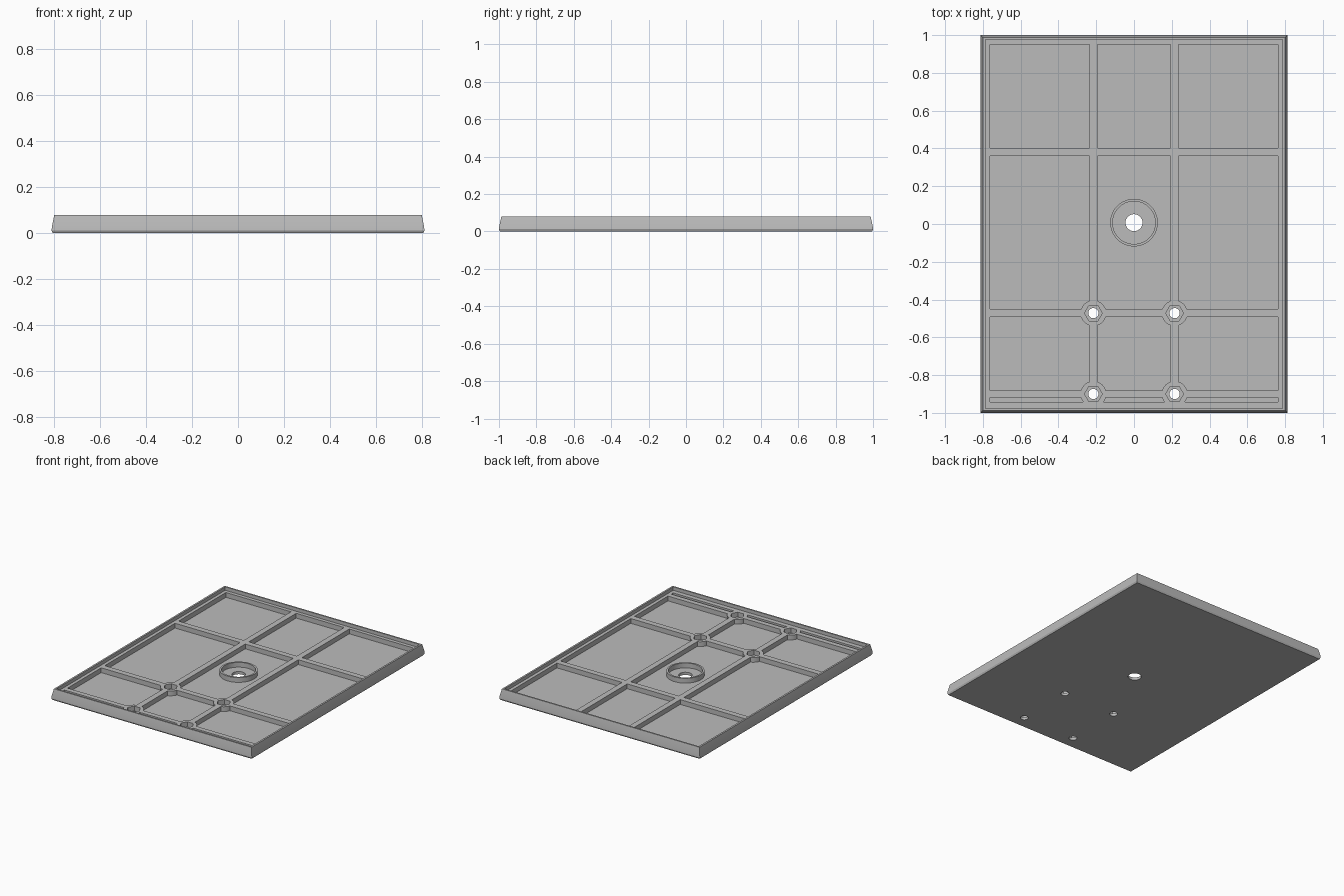
import bpy, bmesh, math

if "Cube" in bpy.data.objects:
    bpy.data.objects.remove(bpy.data.objects["Cube"])

FLOOR, RIB_TOP, TOP = 0.02, 0.055, 0.08
HALF_X, HALF_Y = 0.812, 1.0

grey = bpy.data.materials.new("plain_grey")
grey.diffuse_color = (0.5, 0.5, 0.5, 1)
grey.use_nodes = True
grey.node_tree.nodes["Principled BSDF"].inputs["Base Color"].default_value = grey.diffuse_color


def make_object(name, bm):
    bmesh.ops.recalc_face_normals(bm, faces=bm.faces[:])
    mesh = bpy.data.meshes.new(name)
    bm.to_mesh(mesh)
    bm.free()
    mesh.materials.append(grey)
    obj = bpy.data.objects.new(name, mesh)
    bpy.context.collection.objects.link(obj)
    return obj


def box(name, x0, x1, y0, y1, z0, z1):
    bm = bmesh.new()
    bmesh.ops.create_cube(bm, size=1)
    for v in bm.verts:
        v.co.x = x1 if v.co.x > 0 else x0
        v.co.y = y1 if v.co.y > 0 else y0
        v.co.z = z1 if v.co.z > 0 else z0
    return make_object(name, bm)


def prism(name, x, y, radius, z0, z1, sides=48):
    bm = bmesh.new()
    bmesh.ops.create_cone(bm, cap_ends=True, segments=sides, radius1=radius,
                          radius2=radius, depth=z1 - z0)
    turn = math.pi / 2 if sides == 6 else 0   # nut traps point along x
    for v in bm.verts:
        c, s = math.cos(turn), math.sin(turn)
        v.co = (v.co.x * c - v.co.y * s + x, v.co.x * s + v.co.y * c + y,
                v.co.z + (z0 + z1) / 2)
    return make_object(name, bm)


def combine(target, tool, operation):
    mod = target.modifiers.new(operation, 'BOOLEAN')
    mod.operation, mod.solver, mod.object = operation, 'EXACT', tool
    bpy.context.view_layer.objects.active = target
    bpy.ops.object.modifier_apply(modifier=mod.name)
    bpy.data.objects.remove(tool)


# Tray: rectangular loops lofted over the outside, the rim, the ledge and the floor
# (each entry is inset in x, inset in y, height)
profile = [(0.006, 0.006, 0), (0, 0, 0.012), (0.002, 0.002, 0.03), (0.012, 0.013, TOP),
           (0.025, 0.024, TOP), (0.025, 0.024, RIB_TOP),
           (0.049, 0.05, RIB_TOP), (0.049, 0.05, FLOOR)]
bm = bmesh.new()
loops = []
for ix, iy, z in profile:
    x, y = HALF_X - ix, HALF_Y - iy
    low = -0.942 if ix == 0.049 else -y
    loops.append([bm.verts.new(p) for p in
                  ((-x, low, z), (x, low, z), (x, y, z), (-x, y, z))])
for a, b in zip(loops, loops[1:]):
    for i in range(4):
        j = (i + 1) % 4
        bm.faces.new((a[i], a[j], b[j], b[i]))
bm.faces.new(loops[0])
bm.faces.new(loops[-1])
tray = make_object("ribbed_tray", bm)

# Ribs along and across the tray
for x in (-0.215, 0.215):
    combine(tray, box("long_rib", x - 0.021, x + 0.021, -0.955, 0.962, 0.01, RIB_TOP), 'UNION')
for y, w in ((0.382, 0.021), (-0.472, 0.021), (-0.9, 0.0185)):
    combine(tray, box("cross_rib", -0.775, 0.775, y - w, y + w, 0.01, RIB_TOP), 'UNION')

# Screw bosses at the rib crossings, with nut traps and through holes
spots = [(x, y) for x in (-0.215, 0.215) for y in (-0.472, -0.9)]
for x, y in spots:
    combine(tray, prism("boss", x, y, 0.068, 0.01, RIB_TOP), 'UNION')
for x, y in spots:
    combine(tray, prism("nut_trap", x, y, 0.047, FLOOR, 0.1, 6), 'DIFFERENCE')
    combine(tray, prism("screw_hole", x, y, 0.027, -0.05, 0.1, 32), 'DIFFERENCE')

# Central collar and its through hole
cy = 0.007
combine(tray, prism("collar", 0, cy, 0.126, 0.01, RIB_TOP, 64), 'UNION')
combine(tray, prism("collar_bore", 0, cy, 0.113, FLOOR, 0.1, 64), 'DIFFERENCE')
combine(tray, prism("centre_hole", 0, cy, 0.045, -0.05, 0.1, 48), 'DIFFERENCE')

# Smooth round walls, crisp edges elsewhere
bpy.ops.object.select_all(action='DESELECT')
tray.select_set(True)
bpy.context.view_layer.objects.active = tray
bpy.ops.object.shade_smooth_by_angle(angle=math.radians(20))
